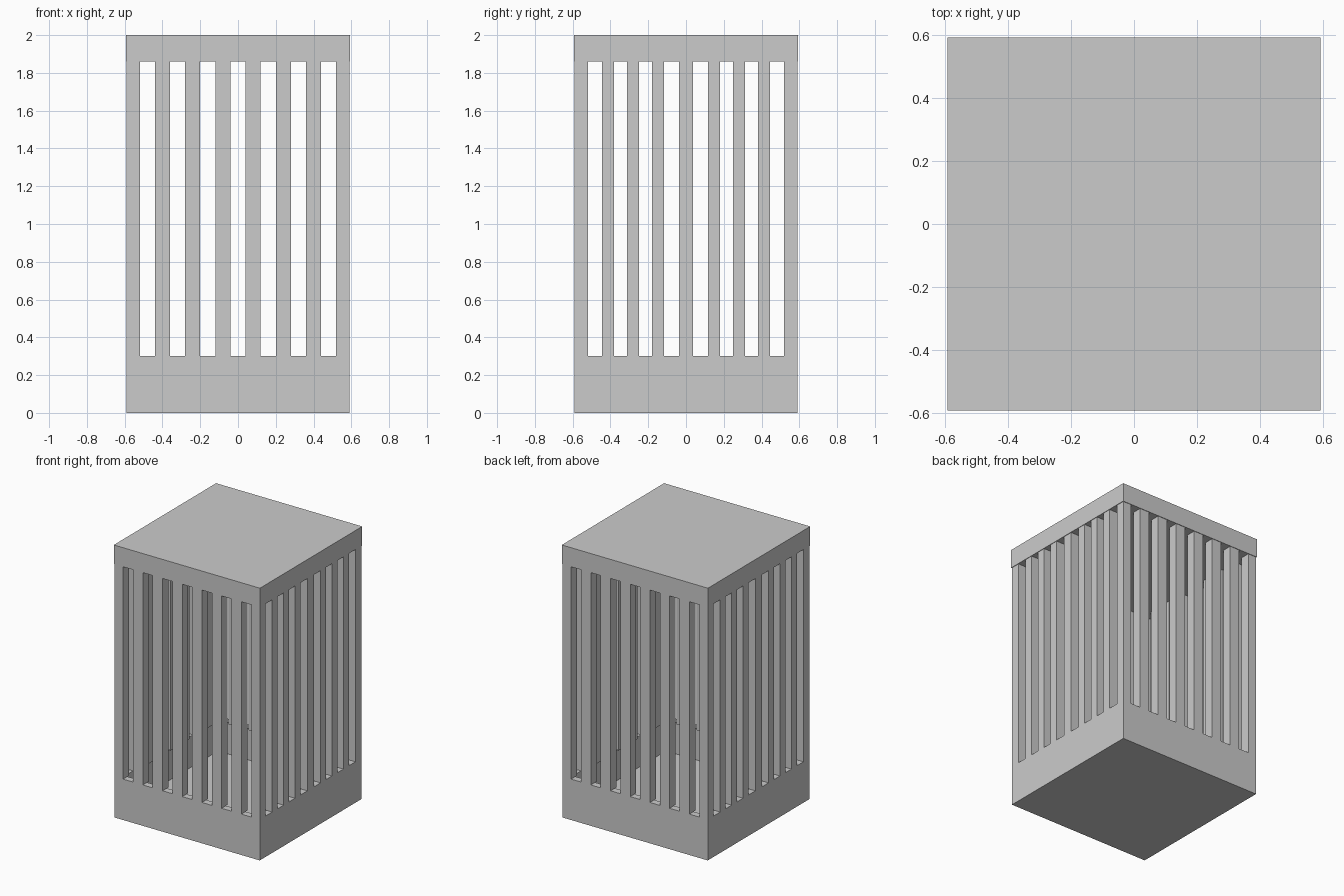
import bpy, bmesh

if "Cube" in bpy.data.objects:
    bpy.data.objects.remove(bpy.data.objects["Cube"])

LID = 0.593      # half width of the lid
BODY = 0.589     # half width of the slatted body
INNER = 0.52     # half width of the hollow inside
FLOOR, SILL, TOP, HEIGHT = 0.07, 0.30, 1.86, 2.0


def finish(name, bm):
    bmesh.ops.recalc_face_normals(bm, faces=bm.faces)
    mesh = bpy.data.meshes.new(name)
    bm.to_mesh(mesh)
    bm.free()
    obj = bpy.data.objects.new(name, mesh)
    bpy.context.collection.objects.link(obj)
    return obj


def add_box(bm, lo, hi):
    verts = bmesh.ops.create_cube(bm, size=1)["verts"]
    for v in verts:
        for i in range(3):
            v.co[i] = hi[i] if v.co[i] > 0 else lo[i]
    return verts


def box(name, lo, hi):
    bm = bmesh.new()
    add_box(bm, lo, hi)
    return finish(name, bm)


# Base tray with a recessed floor
bm = bmesh.new()
add_box(bm, (-BODY, -BODY, 0), (BODY, BODY, SILL))
top = max(bm.faces, key=lambda f: f.calc_center_median().z)
bmesh.ops.inset_region(bm, faces=[top], thickness=BODY - INNER)
well = bmesh.ops.extrude_face_region(bm, geom=[top])
bmesh.ops.translate(bm, vec=(0, 0, FLOOR - SILL),
                    verts=[g for g in well["geom"] if isinstance(g, bmesh.types.BMVert)])
if top.is_valid:
    bmesh.ops.delete(bm, geom=[top], context='FACES_ONLY')
finish("base_tray", bm)

# Slightly overhanging solid lid
box("lid", (-LID, -LID, TOP), (LID, LID, HEIGHT))

# Corner posts
for sx in (-1, 1):
    for sy in (-1, 1):
        xs = sorted((sx * INNER, sx * BODY))
        ys = sorted((sy * INNER, sy * BODY))
        box("corner_post", (xs[0], ys[0], SILL), (xs[1], ys[1], TOP))

# Slats: six on front and back, seven on each side
front_slats = [(s * c, 0.08) for c in (0.08, 0.24, 0.40) for s in (-1, 1)]
side_slats = [(0, 0.075)] + [(s * c, 0.064) for c in (0.148, 0.28, 0.413) for s in (-1, 1)]
for s, front, side in ((-1, "front_slat", "left_slat"), (1, "back_slat", "right_slat")):
    d = sorted((s * INNER, s * BODY))
    for c, w in front_slats:
        box(front, (c - w / 2, d[0], SILL), (c + w / 2, d[1], TOP))
    for c, w in side_slats:
        box(side, (d[0], c - w / 2, SILL), (d[1], c + w / 2, TOP))
